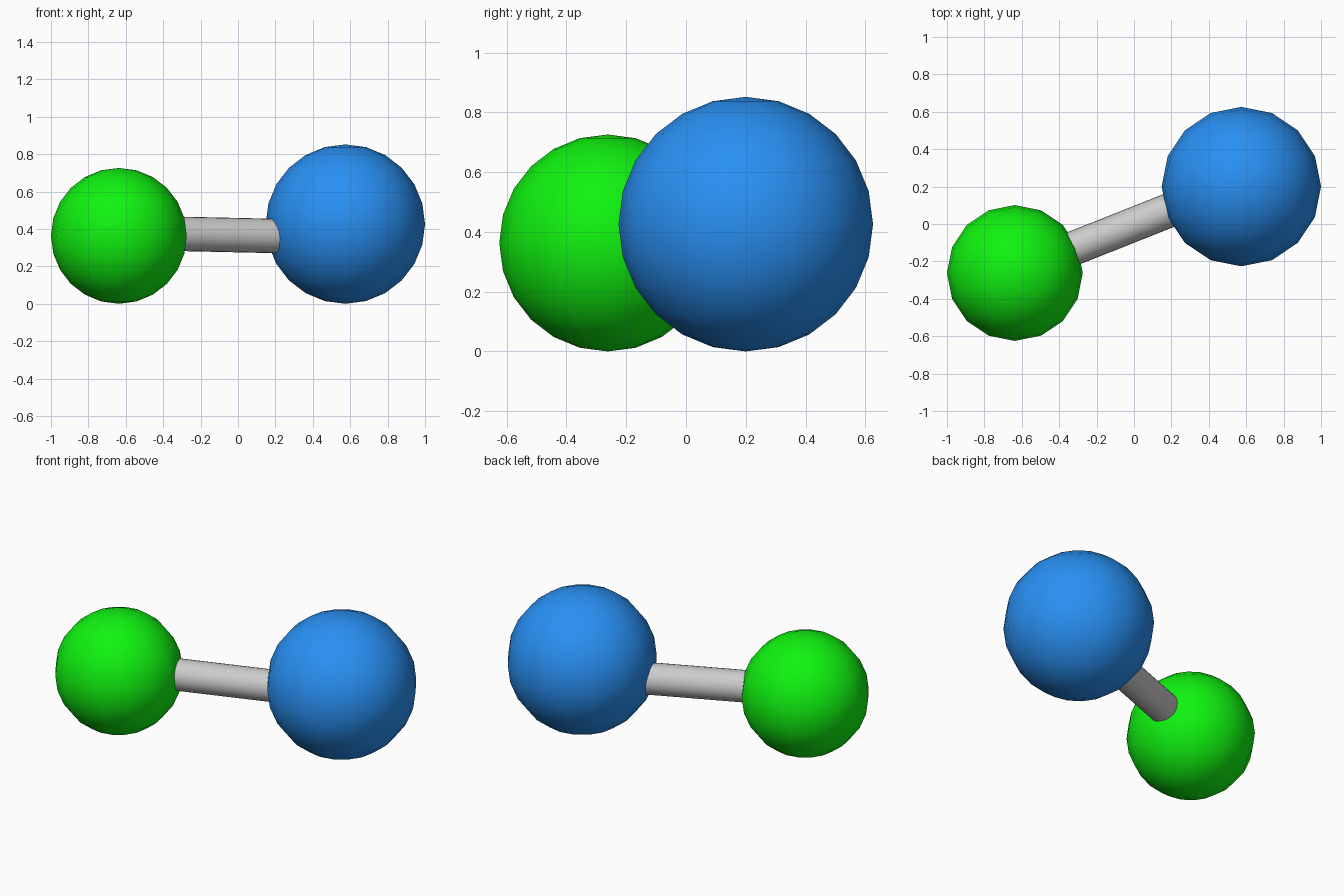
import bpy, math
from mathutils import Vector

if "Cube" in bpy.data.objects:
    bpy.data.objects.remove(bpy.data.objects["Cube"])


def ball(name, radius, x, y, color):
    # low-segment smooth sphere resting on the ground
    bpy.ops.mesh.primitive_uv_sphere_add(segments=16, ring_count=12,
                                         radius=radius, location=(x, y, radius))
    ob = bpy.context.object
    ob.name = name
    bpy.ops.object.shade_smooth()
    mat = bpy.data.materials.new(name + "_paint")
    mat.diffuse_color = (*color, 1)
    mat.use_nodes = True
    mat.node_tree.nodes["Principled BSDF"].inputs["Base Color"].default_value = mat.diffuse_color
    ob.data.materials.append(mat)


def rod(name, start, end, radius):
    # cylinder running between two points
    a, b = Vector(start), Vector(end)
    d = b - a
    bpy.ops.mesh.primitive_cylinder_add(vertices=24, radius=radius, depth=d.length,
                                        location=(a + b) / 2)
    ob = bpy.context.object
    ob.name = name
    ob.rotation_euler = d.to_track_quat('Z', 'Y').to_euler()
    bpy.ops.object.shade_smooth_by_angle(angle=math.radians(40))


# two balls
ball("small_ball", 0.363, -0.637, -0.262, (0.005, 0.9, 0.005))
ball("large_ball", 0.426, 0.574, 0.2, (0.022, 0.28, 0.9))

# bar joining them, ends buried in the balls
rod("connecting_bar", (-0.5, -0.2, 0.378), (0.4, 0.157, 0.358), 0.092)
